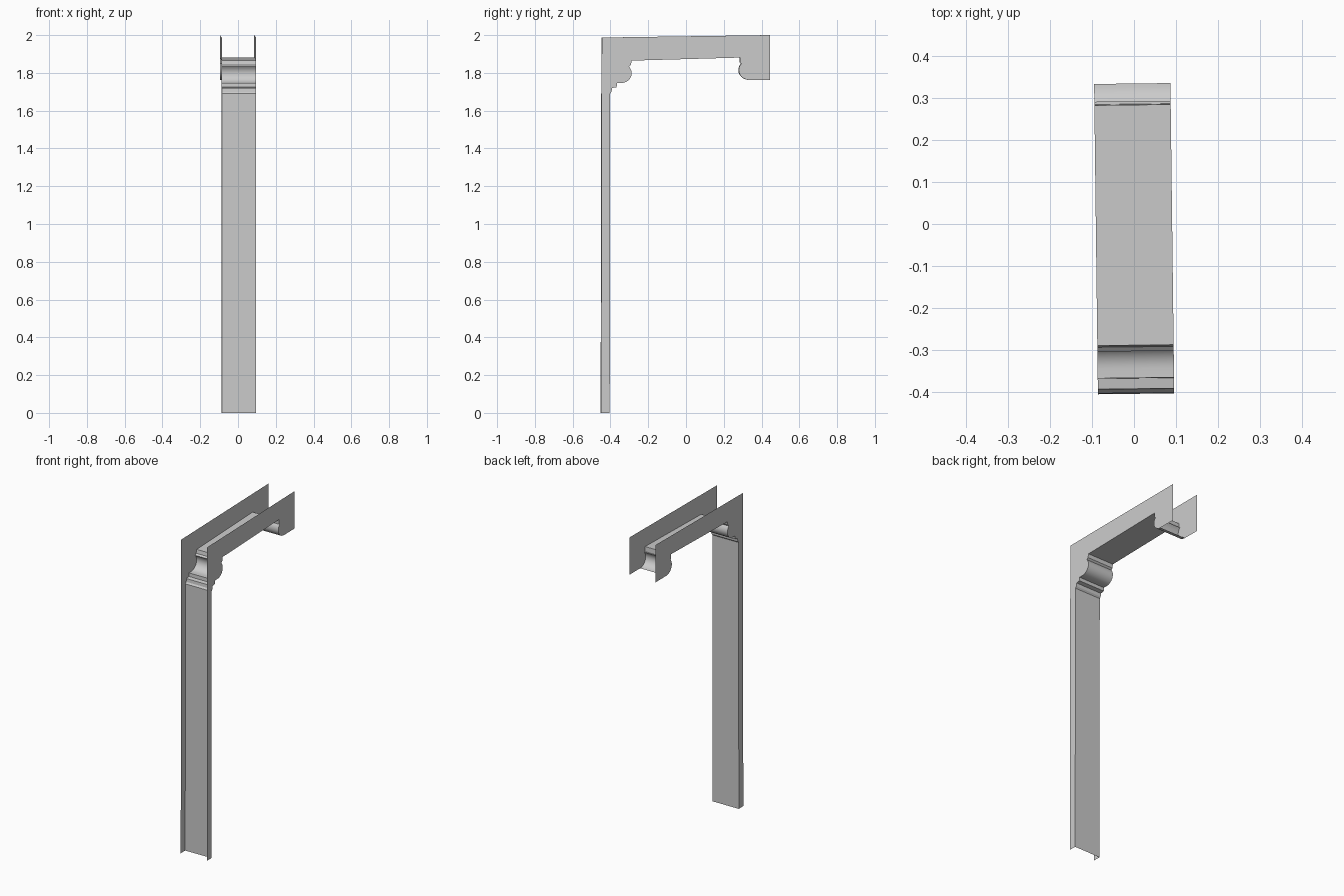
import bpy, bmesh, math
from math import radians, cos, sin

cube = bpy.data.objects.get("Cube")
if cube:
    bpy.data.objects.remove(cube, do_unlink=True)

HALF_WIDTH = 0.091
TURN = radians(0.7)

grey = bpy.data.materials.new("plain grey")
grey.use_nodes = True
colour = (0.6, 0.6, 0.6, 1)
grey.diffuse_color = colour
grey.node_tree.nodes["Principled BSDF"].inputs["Base Color"].default_value = colour


def arc(cy, cz, ry, rz, start, end, steps=14):
    """Points on an ellipse in the y-z plane, angles in degrees."""
    angles = [radians(start + (end - start) * i / steps) for i in range(steps + 1)]
    return [(cy + ry * cos(a), cz + rz * sin(a)) for a in angles]


def make_object(name, bm):
    mesh = bpy.data.meshes.new(name)
    bm.to_mesh(mesh)
    bm.free()
    mesh.materials.append(grey)
    obj = bpy.data.objects.new(name, mesh)
    bpy.context.collection.objects.link(obj)
    obj.rotation_euler.z = TURN
    return obj


# Underside profile: post face, stepped moulding, round corbel, soffit, end corbel
left_corbel = arc(-0.345, 1.798, 0.056, 0.052, -90, 42)
right_corbel = arc(0.335, 1.815, 0.057, 0.052, 138, 270)
profile = [(-0.405, 0), (-0.403, 1.69), (-0.395, 1.70), (-0.393, 1.72),
           (-0.368, 1.724), (-0.367, 1.746)]
profile += left_corbel
profile += [(-0.293, 1.842), (-0.289, 1.865), (0.284, 1.881), (0.286, 1.85)]
profile += right_corbel

# Thin bracket lining that follows the profile between the side plates
bm = bmesh.new()
rows = [[bm.verts.new((x, y, z)) for y, z in profile] for x in (-HALF_WIDTH, HALF_WIDTH)]
for i in range(len(profile) - 1):
    bm.faces.new((rows[0][i], rows[0][i + 1], rows[1][i + 1], rows[1][i]))
lining = make_object("moulded_lining", bm)
bpy.context.view_layer.objects.active = lining
lining.select_set(True)
bpy.ops.object.shade_smooth_by_angle(angle=radians(30))
lining.select_set(False)

# Flat side plates closing both sides of the channel
outline = profile + [(0.443, 1.763), (0.443, 2.0), (-0.447, 1.987), (-0.451, 0)]
for name, side in (("right_side_plate", -1), ("left_side_plate", 1)):
    bm = bmesh.new()
    verts = [bm.verts.new((side * HALF_WIDTH, y, z)) for y, z in outline]
    face = bm.faces.new(verts)
    face.normal_update()
    if face.normal.x * side < 0:
        face.normal_flip()
    bmesh.ops.triangulate(bm, faces=[face])
    make_object(name, bm)
